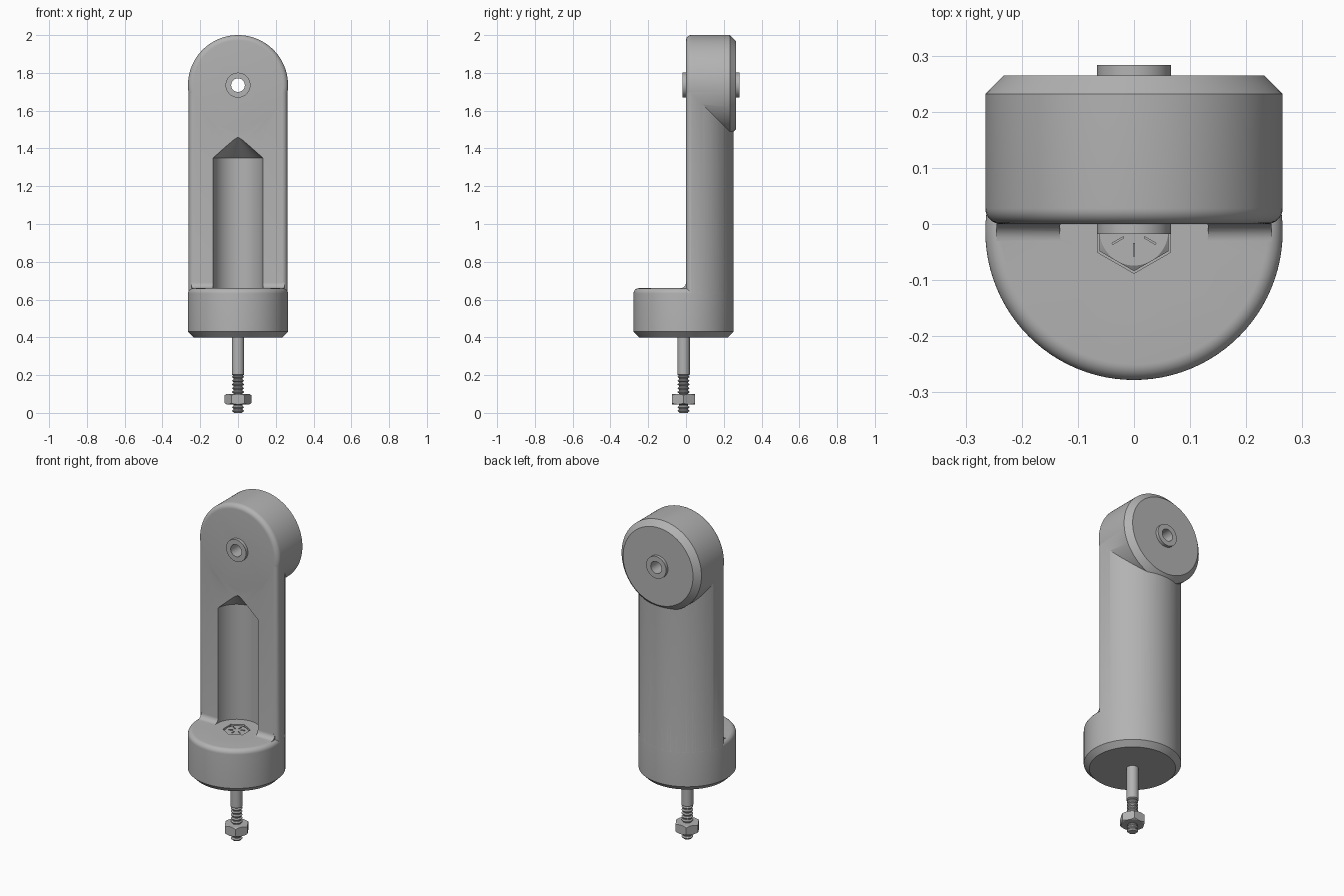
import bpy, bmesh, math
from mathutils import Matrix

old = bpy.data.objects.get("Cube")
if old:
    bpy.data.objects.remove(old, do_unlink=True)

R = 0.265            # body radius
AXIS_Y = -0.013      # vertical axis of body and bolt
PIVOT_Z = 1.735      # height of the pivot
LEDGE_Z = 0.66       # top of the foot
SEG = 96

grey = bpy.data.materials.new("plain grey")
grey.use_nodes = True
grey.diffuse_color = (0.45, 0.45, 0.45, 1)
grey.node_tree.nodes["Principled BSDF"].inputs["Base Color"].default_value = grey.diffuse_color

UPRIGHT = Matrix.Translation((0, AXIS_Y, 0))
# lathe axis turned to run from front to back through the pivot
CROSSWISE = Matrix.Translation((0, 0, PIVOT_Z)) @ Matrix.Rotation(-math.pi / 2, 4, "X")


def finish(name, bm, matrix):
    bmesh.ops.transform(bm, matrix=matrix, verts=bm.verts)
    bmesh.ops.recalc_face_normals(bm, faces=bm.faces)
    mesh = bpy.data.meshes.new(name)
    bm.to_mesh(mesh)
    bm.free()
    mesh.materials.append(grey)
    obj = bpy.data.objects.new(name, mesh)
    bpy.context.collection.objects.link(obj)
    return obj


def lathe(name, profile, matrix=UPRIGHT, seg=SEG, turn=0.0, ring=False):
    """Revolve (radius, height) points; ring joins the profile into a loop."""
    bm = bmesh.new()
    rows = []
    for r, h in profile:
        angles = [turn + math.tau * i / seg for i in range(seg)]
        rows.append([bm.verts.new((r * math.cos(a), r * math.sin(a), h)) for a in angles])
    pairs = list(zip(rows, rows[1:]))
    if ring:
        pairs.append((rows[-1], rows[0]))
    else:
        bm.faces.new(rows[0])
        bm.faces.new(rows[-1])
    for low, high in pairs:
        for i in range(seg):
            j = (i + 1) % seg
            bm.faces.new((low[i], low[j], high[j], high[i]))
    return finish(name, bm, matrix)


def prism(name, points, depth, matrix):
    """Extrude a flat outline along its local z."""
    bm = bmesh.new()
    face = bm.faces.new([bm.verts.new((x, y, 0)) for x, y in points])
    new = bmesh.ops.extrude_face_region(bm, geom=[face])["geom"]
    bmesh.ops.translate(bm, vec=(0, 0, depth), verts=[v for v in new if isinstance(v, bmesh.types.BMVert)])
    return finish(name, bm, matrix)


def arc(cx, cy, r, start, end, steps):
    angles = [math.radians(start + (end - start) * i / steps) for i in range(steps + 1)]
    return [(cx + r * math.cos(a), cy + r * math.sin(a)) for a in angles]


def combine(obj, tool, operation):
    mod = obj.modifiers.new(operation, "BOOLEAN")
    mod.operation, mod.solver, mod.object = operation, "EXACT", tool
    bpy.context.view_layer.update()
    result = bpy.data.meshes.new_from_object(obj.evaluated_get(bpy.context.evaluated_depsgraph_get()))
    obj.modifiers.clear()
    obj.data = result
    bpy.data.objects.remove(tool, do_unlink=True)


def smooth(obj, angle=32):
    bpy.ops.object.select_all(action="DESELECT")
    obj.select_set(True)
    bpy.context.view_layer.objects.active = obj
    bpy.ops.object.shade_smooth_by_angle(angle=math.radians(angle))


# Round foot: chamfered below, rounded on top
ROUND = 0.028
body = lathe("body", [(R - 0.03, 0.4), (R, 0.43)] + arc(R - ROUND, LEDGE_Z - ROUND, ROUND, 0, 90, 8))

# Half-round column with softened front corners
rc = R - 0.0005
side = arc(rc - 0.003 - ROUND, ROUND, ROUND, -90, 0, 8)
tilt = math.degrees(math.asin((ROUND + 0.003 - AXIS_Y) / rc))
outline = side + arc(0, AXIS_Y, rc, tilt, 180 - tilt, 60) + [(-x, y) for x, y in reversed(side)]
combine(body, prism("column", outline, PIVOT_Z - 0.55, Matrix.Translation((0, 0, 0.55))), "UNION")

# Pivot head: rounded in front, chamfered behind
front = arc(R - ROUND, ROUND, ROUND, -90, 0, 8)
combine(body, lathe("head", front + [(R, 0.232), (R - 0.033, 0.265)], CROSSWISE), "UNION")

# Hollow fillet between ledge and column
f = 0.03
cove = arc(-f, LEDGE_Z + f, f, -90, 0, 8) + [(0.02, LEDGE_Z + f), (0.02, LEDGE_Z - 0.02), (-f, LEDGE_Z - 0.02)]
lay = Matrix(((0, 0, 1, -0.245), (1, 0, 0, 0), (0, 1, 0, 0), (0, 0, 0, 1)))
combine(body, prism("cove", cove, 0.49, lay), "UNION")

# Drilled channel with a conical tip, bolt pocket and pivot bore
combine(body, lathe("channel", [(0.132, LEDGE_Z), (0.132, 1.35), (0.001, 1.468)]), "DIFFERENCE")
combine(body, lathe("pocket", [(0.075, 0.625), (0.075, 0.7)], seg=6, turn=math.pi / 2), "DIFFERENCE")
combine(body, lathe("bore", [(0.06, -0.1), (0.06, 0.4)], CROSSWISE), "DIFFERENCE")
smooth(body)

# Pivot bushing
bushing = lathe("bushing", [(0.036, -0.018), (0.066, -0.018), (0.066, 0.283), (0.036, 0.283)],
                CROSSWISE, 48, ring=True)
smooth(bushing)

# Bolt: plain shank, then thread ridges down to the tip
pitch = 0.02
thread = [(0.022, 0.0)]
for i in range(10):
    z = i * pitch
    thread += [(0.024, z + 0.003), (0.031, z + 0.009), (0.031, z + 0.012), (0.024, z + 0.018)]
shank = lathe("bolt_shank", thread + [(0.033, 0.203), (0.033, 0.63)], seg=32)
smooth(shank)


def hexagon(name, radius, low, high, turn, cut_low):
    """Hexagonal prism with turned corners."""
    obj = lathe(name, [(radius, low), (radius, high)], seg=6, turn=turn)
    c, wide, narrow = 0.008, radius + 0.002, radius - 0.01
    shape = [(narrow if cut_low else wide, low), (wide, low + c), (wide, high - c), (narrow, high)]
    combine(obj, lathe("corners", shape, seg=48), "INTERSECT")
    smooth(obj, 20)


hexagon("bolt_head", 0.071, 0.625, 0.655, math.pi / 2, False)
hexagon("nut", 0.071, 0.045, 0.1, 0, True)

# Raised radial marks on the bolt head
for i in range(6):
    bar = [(0.021, -0.002), (0.045, -0.002), (0.045, 0.002), (0.021, 0.002)]
    place = UPRIGHT @ Matrix.Rotation(math.pi / 6 + i * math.pi / 3, 4, "Z") @ Matrix.Translation((0, 0, 0.654))
    prism(f"head_mark_{i + 1}", bar, 0.005, place)
